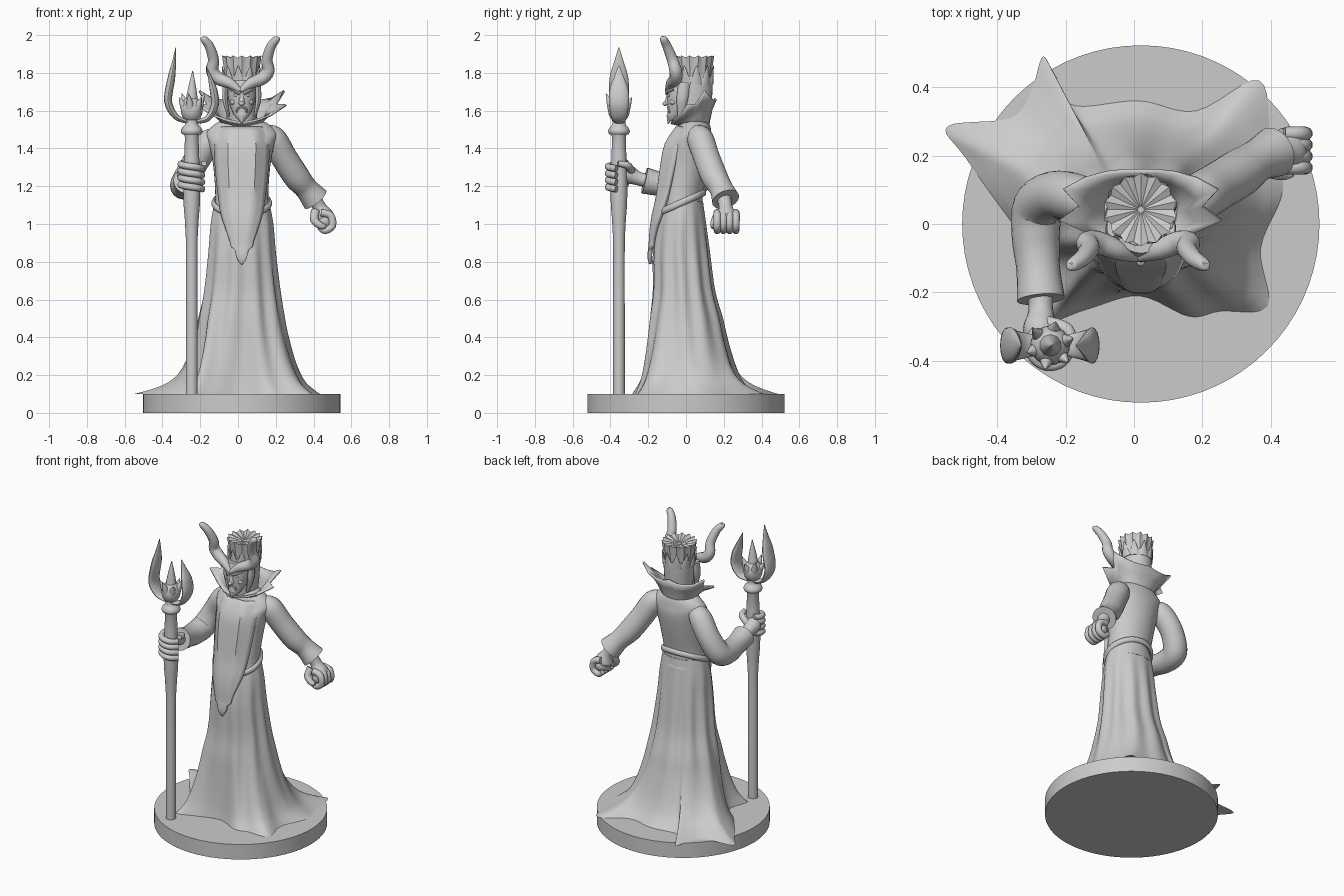
import bpy, bmesh, math
from math import sin, cos, pi, atan2, radians
from mathutils import Vector


def make(name, verts, faces, thick=0, angle=40):
    me = bpy.data.meshes.new(name)
    me.from_pydata([tuple(v) for v in verts], [], faces)
    bm = bmesh.new()
    bm.from_mesh(me)
    bmesh.ops.recalc_face_normals(bm, faces=bm.faces)
    bm.to_mesh(me)
    bm.free()
    me.polygons.foreach_set("use_smooth", [True] * len(me.polygons))
    me.set_sharp_from_angle(angle=radians(angle))
    ob = bpy.data.objects.new(name, me)
    bpy.context.collection.objects.link(ob)
    if thick:
        m = ob.modifiers.new("thickness", 'SOLIDIFY')
        m.thickness, m.offset = thick, 0
    return ob


def loft(name, rings, wrap=True, caps=True, **kw):
    n = len(rings[0])
    faces = []
    for r in range(len(rings) - 1):
        for i in range(n if wrap else n - 1):
            j = (i + 1) % n
            faces.append((r * n + i, r * n + j, (r + 1) * n + j, (r + 1) * n + i))
    if caps:
        faces += [tuple(range(n)), tuple(range((len(rings) - 1) * n, len(rings) * n))]
    return make(name, [v for r in rings for v in r], faces, **kw)


def smooth(pts, steps=6, closed=False):
    """Catmull-Rom sampling of tuples of any length."""
    p = [Vector(q) for q in pts]
    n, out = len(p), []
    for i in range(n if closed else n - 1):
        if closed:
            a, b, c, d = (p[(i + k) % n] for k in (-1, 0, 1, 2))
        else:
            a, b, c, d = p[max(i - 1, 0)], p[i], p[i + 1], p[min(i + 2, n - 1)]
        for s in range(steps):
            t = s / steps
            out.append(0.5 * (2 * b + (c - a) * t + (2 * a - 5 * b + 4 * c - d) * t * t
                              + (3 * b - a - 3 * c + d) * t ** 3))
    return out if closed else out + [p[-1]]


def tube(name, pts, ref=(0, 1, 0), flat=1, sides=16, steps=6, closed=False):
    """Sweep along (x, y, z, radius); flat scales the width across ref."""
    s = smooth(pts, steps, closed)
    n, rings = len(s), []
    for i, q in enumerate(s):
        k, l = ((i + 1) % n, i - 1) if closed else (min(i + 1, n - 1), max(i - 1, 0))
        t = (Vector(s[k][:3]) - Vector(s[l][:3])).normalized()
        a = Vector(ref)
        a = (a - t * a.dot(t)).normalized()
        b = t.cross(a)
        rings.append([Vector(q[:3]) + a * q[3] * cos(2 * pi * j / sides)
                      + b * q[3] * flat * sin(2 * pi * j / sides) for j in range(sides)])
    if closed:
        rings.append(rings[0])
    return loft(name, rings, caps=not closed)


def ellipses(name, levels, sides=40, steps=4, **kw):
    """Loft through (z, cx, cy, rx, ry)."""
    return loft(name, [[(cx + rx * cos(2 * pi * i / sides), cy + ry * sin(2 * pi * i / sides), z)
                        for i in range(sides)] for z, cx, cy, rx, ry in smooth(levels, steps)], **kw)


def ball(name, loc, size):
    return ellipses(name, [(loc[2] - size[2] * cos(pi * k / 12), loc[0], loc[1],
                            size[0] * max(sin(pi * k / 12), .01), size[1] * max(sin(pi * k / 12), .01))
                           for k in range(13)], sides=24, steps=1)


def spike(name, base, tip, r, flat=1, ref=(0, 1, 0)):
    mid = [(a * .55 + b * .45) for a, b in zip(base, tip)]
    return tube(name, [(*base, r), (*mid, r * .65), (*tip, .002)], ref, flat, 10, 3)


CX = .02
# Base disc
ellipses("base", [(0, CX, 0, .522, .522), (.1, CX, 0, .522, .522)], sides=72, steps=1)

# Robe skirt: waist ellipses flowing out into a ragged hem
hem = smooth([(.435, .1), (.4, .25), (.365, .42), (.18, .33), (.015, .36), (-.17, .345), (-.225, .41),
              (-.265, .49), (-.3, .39), (-.36, .31), (-.545, .285), (-.49, .19), (-.33, -.03), (-.23, -.13),
              (-.26, -.28), (-.14, -.25), (.015, -.21), (.16, -.27), (.25, -.255), (.39, -.24), (.37, -.07)],
             6, True)
levels = smooth([(.1, .015, -.01, .2, .17, 1), (.12, .015, -.01, .2, .17, .9), (.16, .015, -.01, .2, .17, .73),
                 (.22, .015, -.01, .2, .17, .57), (.3, .015, -.01, .2, .17, .42), (.4, .015, -.01, .2, .17, .27),
                 (.5, .015, -.01, .2, .17, .15), (.65, .02, -.015, .19, .155, .04),
                 (.85, .02, -.025, .175, .148, 0), (1, .02, -.025, .165, .13, 0), (1.12, .02, -.02, .145, .11, 0)], 4)
# angle of each hem point, evened out so that the folds never overlap
raw, n = [atan2((h.y + .01) / .17, (h.x - .015) / .2) for h in hem], len(hem)
angles = []
for i, a in enumerate(raw):
    near = [raw[(i + k) % n] for k in range(-9, 10)]
    angles.append(a + sum((b - a + pi) % (2 * pi) - pi for b in near) / 19)
rings = []
for z, cx, cy, rx, ry, w in levels:
    ring = []
    for h, t in zip(hem, angles):
        d = h - Vector((.015 + .2 * cos(t), -.01 + .17 * sin(t)))
        near = d * min(1, .2 / d.length)
        k = 1 + .045 * cos(11 * t + .6) * max(0, sin(pi * (z - .1) / 1.02))
        p = Vector((cx + rx * k * cos(t), cy + ry * k * sin(t))) + near * w + (d - near) * max(w, 0) ** 3
        ring.append((p.x, p.y, z))
    rings.append(ring)
loft("robe_skirt", rings, angle=60)

# Torso, belt and front panel
ellipses("torso", [(1.06, CX, -.02, .15, .12), (1.14, CX, -.025, .14, .112), (1.3, CX, 0, .15, .12),
                   (1.42, CX, .02, .172, .12), (1.48, CX, .04, .187, .095), (1.53, CX, .045, .14, .08),
                   (1.56, CX, .04, .08, .06)])
tube("belt", [(CX + .148 * cos(t), -.03 + .125 * sin(t), 1.11 + .055 * sin(t), .018)
              for t in [2 * pi * i / 16 for i in range(16)]], (0, 0, 1), .7, 10, 3, True)
panel = []
for z, hw, y in smooth([(1.51, .125, -.045), (1.42, .14, -.103), (1.3, .135, -.127), (1.15, .12, -.148),
                        (1.05, .105, -.17), (.97, .08, -.182), (.91, .06, -.186), (.88, .054, -.188),
                        (.86, .034, -.191), (.82, .024, -.193), (.79, .004, -.185)], 3):
    panel.append([(CX + u / 6 * hw, y + max(0, abs(u) / 6 - .5) * .12 * (hw / .13) ** 2, z)
                  for u in range(-6, 7)])
loft("front_panel", panel, wrap=False, caps=False, thick=.022)

# Standing collar with two points on each side
half = [(0, -.08, 1.535), (.08, -.065, 1.55), (.15, -.03, 1.575), (.235, .01, 1.63), (.18, .05, 1.63),
        (.225, .1, 1.705), (.16, .135, 1.665), (.1, .15, 1.655), (.05, .155, 1.655), (0, .155, 1.665)]
rim = half + [(-x, y, z) for x, y, z in half[8:0:-1]]
low = [(.09 * sin(pi * i / 9), .04 - .07 * cos(pi * i / 9), 1.5 + .02 * cos(pi * i / 9)) for i in range(18)]
loft("collar", [[(CX + a[0] + (b[0] - a[0]) * s, a[1] + (b[1] - a[1]) * s, a[2] + (b[2] - a[2]) * f)
                 for a, b in zip(low, rim)] for s, f in ((0, 0), (.25, .35), (.55, .7), (1, 1))],
     caps=False, thick=.012, angle=60)

# Head: cowl, face and features
ellipses("cowl", [(1.5, CX, .04, .07, .07), (1.58, CX, .045, .082, .085), (1.7, CX, .045, .09, .095),
                  (1.78, CX, .045, .092, .097)], sides=28)
ellipses("face", [(1.545, CX, -.075, .014, .018), (1.57, CX, -.06, .036, .04), (1.61, CX, -.04, .056, .056),
                  (1.66, CX, -.03, .07, .07), (1.71, CX, -.025, .074, .075), (1.76, CX, -.015, .07, .07)], sides=28)
spike("nose", (CX, -.098, 1.635), (CX, -.09, 1.71), .018)
ball("nose_tip", (CX, -.11, 1.637), (.013, .014, .012))
spike("goatee", (CX, -.085, 1.57), (CX, -.095, 1.53), .018)
tube("mouth", [(CX + .026 * cos(t), -.088 - .006 * sin(t), 1.598 + .02 * sin(t), .007)
               for t in [2 * pi * i / 12 for i in range(12)]], (0, 1, 0), 1, 8, 2, True)
for s, side in ((-1, "left"), (1, "right")):
    ball(side + "_eye", (CX + s * .03, -.087, 1.682), (.013, .01, .009))
    ball(side + "_cheekbone", (CX + s * .044, -.068, 1.645), (.018, .018, .014))
    tube(side + "_brow", [(CX + s * .008, -.102, 1.69, .009), (CX + s * .035, -.093, 1.705, .011),
                          (CX + s * .062, -.065, 1.712, .007)], (0, 0, 1), 1, 8)
    tube(side + "_cowl_flap", [(CX + s * .085, -.01, 1.75, .03), (CX + s * .088, -.02, 1.66, .03),
                               (CX + s * .07, -.03, 1.57, .014)], (0, 1, 0), .5, 10)
    # Horns sweep out from a V on the brow, then up and forward
    tube(side + "_horn", [(.012 + s * x, y, z, r) for x, y, z, r in (
        (0, -.1, 1.705, .012), (.055, -.078, 1.745, .028), (.115, -.055, 1.77, .034), (.148, -.055, 1.81, .033),
        (.142, -.072, 1.87, .029), (.163, -.1, 1.94, .025), (.193, -.12, 1.98, .019), (.199, -.122, 1.992, .007))])

# Crown: fluted top and a band of points
N = 28
def star(z, r, dz=0, dr=0):
    return [(CX + (r + dr * (i % 2)) * cos(2 * pi * i / N), .042 + (r + dr * (i % 2)) * sin(2 * pi * i / N),
             z + dz * (i % 2)) for i in range(N)]
loft("crown", [star(1.72, .084), star(1.8, .088, 0, .006), star(1.88, .097, .012, .01), star(1.865, .008)], angle=20)
for i in range(10):
    t = 2 * pi * i / 10 + .13
    spike("crown_point", (CX + .086 * cos(t), .042 + .09 * sin(t), 1.74),
          (CX + .106 * cos(t), .042 + .106 * sin(t), 1.84), .032, .4, (-sin(t), cos(t), 0))

# Sleeves
tube("staff_sleeve", [(-.12, .06, 1.46, .055), (-.165, .075, 1.42, .07), (-.23, .085, 1.32, .07),
                      (-.28, .05, 1.22, .074), (-.287, -.04, 1.2, .07), (-.28, -.13, 1.21, .064),
                      (-.272, -.22, 1.23, .07)], (1, 0, 0), sides=24)
tube("free_sleeve", [(.14, .055, 1.47, .05), (.185, .075, 1.45, .07), (.245, .11, 1.35, .07),
                     (.31, .15, 1.25, .07), (.36, .185, 1.19, .062), (.41, .21, 1.13, .074)], sides=24)

# Staff with claw-like prongs
SX, SY = -.245, -.355
ellipses("staff", [(z, SX, SY, r, r) for z, r in ((.1, .031), (.5, .031), (.92, .031), (1.1, .043), (1.25, .044),
                                                 (1.46, .036), (1.475, .05), (1.49, .058), (1.51, .05),
                                                 (1.53, .034), (1.57, .04))], sides=24, steps=2)
ball("staff_knob", (SX, SY, 1.605), (.058, .058, .07))
spike("staff_tip", (SX, SY, 1.64), (SX + .005, SY, 1.81), .036)
for i in range(6):
    t = 2 * pi * i / 6 + .3
    spike("knob_thorn", (SX + .035 * cos(t), SY + .035 * sin(t), 1.61),
          (SX + .07 * cos(t), SY + .07 * sin(t), 1.69 - .02 * (i % 2)), .026, 1, (-sin(t), cos(t), 0))
tube("outer_prong", [(SX - .02, SY, 1.54, .025), (SX - .085, SY, 1.57, .04), (SX - .125, SY, 1.65, .052),
                     (SX - .108, SY, 1.77, .05), (SX - .093, SY, 1.86, .025), (SX - .085, SY, 1.935, .002)], flat=.4)
tube("inner_prong", [(SX + .02, SY, 1.54, .025), (SX + .085, SY, 1.56, .04), (SX + .122, SY, 1.63, .052),
                     (SX + .115, SY, 1.71, .05), (SX + .095, SY, 1.78, .025), (SX + .075, SY, 1.84, .002)], flat=.4)

# Hand gripping the staff
tube("staff_wrist", [(-.275, -.18, 1.225, .04), (-.272, -.25, 1.24, .036), (-.275, -.31, 1.265, .05),
                     (-.272, -.345, 1.27, .035)], (1, 0, 0))
for i in range(4):
    tube("gripping_finger", [(SX + .058 * cos(t), SY + .058 * sin(t), 1.215 + .036 * i - .006 * k, .018)
                             for k, t in enumerate([2.3 + .75 * k for k in range(6)])], (0, 0, 1), 1, 10, 4)
tube("gripping_thumb", [(-.25, -.29, 1.28, .022), (-.195, -.31, 1.31, .02), (-.18, -.36, 1.32, .015)],
     (0, 0, 1), 1, 10)

# Free hand as a closed fist
tube("free_wrist", [(.4, .2, 1.14, .04), (.43, .21, 1.09, .036), (.452, .213, 1.04, .055), (.455, .213, 1.0, .035)])
ball("free_palm", (.46, .213, 1.015), (.048, .06, .05))
for i in range(4):
    y = .165 + .033 * i
    tube("curled_finger", [(.44, y, 1.06, .02), (.49, y, 1.045, .021), (.5, y, .99, .02),
                           (.46, y, .965, .019), (.43, y, .985, .016)], (0, 1, 0), 1, 10, 4)
tube("free_thumb", [(.41, .18, 1.07, .024), (.405, .155, 1.02, .022), (.44, .146, .99, .018), (.465, .148, .99, .01)],
     (0, 0, 1), 1, 10)
